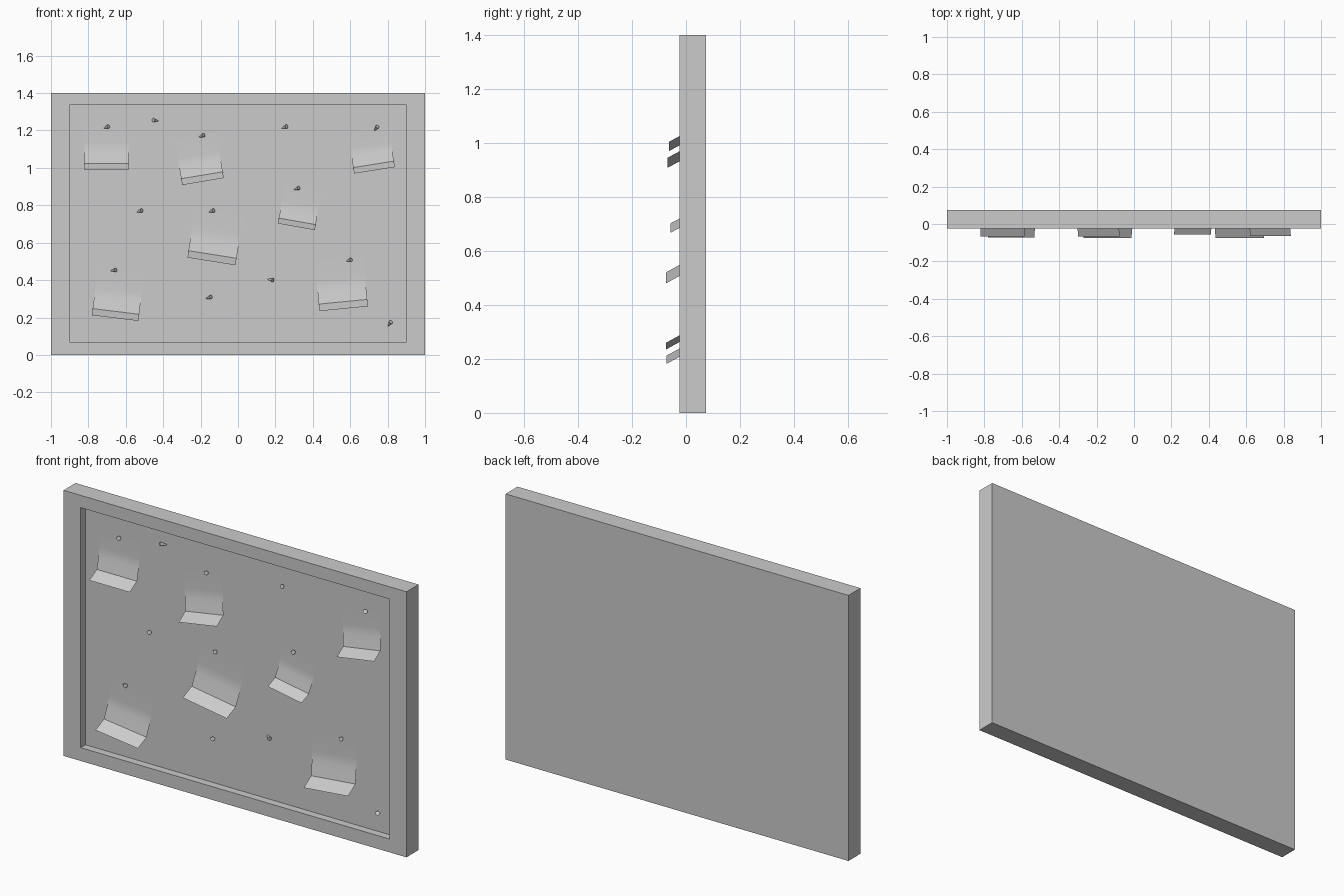
import bpy, bmesh, math
from mathutils import Matrix, Vector

cube = bpy.data.objects.get("Cube")
if cube:
    bpy.data.objects.remove(cube)

grey = bpy.data.materials.new("plain_grey")
grey.use_nodes = True
tone = (0.6, 0.6, 0.6, 1)
grey.diffuse_color = tone
grey.node_tree.nodes["Principled BSDF"].inputs["Base Color"].default_value = tone

PANEL_Y = 0.015


def finish(name, bm, smooth=False):
    mesh = bpy.data.meshes.new(name)
    bm.to_mesh(mesh)
    bm.free()
    obj = bpy.data.objects.new(name, mesh)
    bpy.context.collection.objects.link(obj)
    mesh.materials.append(grey)
    if smooth:
        bpy.ops.object.select_all(action='DESELECT')
        obj.select_set(True)
        bpy.context.view_layer.objects.active = obj
        bpy.ops.object.shade_smooth_by_angle(angle=math.radians(30))


# Board: a slab whose front is inset for the frame, then inset again and pushed back
def make_board():
    bm = bmesh.new()
    bmesh.ops.create_cube(bm, size=1, matrix=Matrix.Translation((0, 0.025, 0.7))
                          @ Matrix.Diagonal((2, 0.1, 1.4, 1)))
    bm.normal_update()
    front = min(bm.faces, key=lambda f: f.calc_center_median().y)
    bmesh.ops.inset_individual(bm, faces=[front], thickness=0.1)
    for v in front.verts:
        v.co.x = math.copysign(0.9, v.co.x)
        v.co.z = 1.335 if v.co.z > 0.7 else 0.07
    bmesh.ops.inset_individual(bm, faces=[front], thickness=0)
    for v in front.verts:
        v.co.y = PANEL_Y
    bmesh.ops.recalc_face_normals(bm, faces=bm.faces)
    finish("framed_board", bm)


# Note: a thin sheet lying on the panel, curling out to a folded lip
# Profile pairs are height above the lower edge and distance from the panel
PROFILE = [(0, 0.083), (0.034, 0.021), (0.07, 0.013), (0.1, 0.006), (0.125, 0.002),
           (0.145, 0.001), (0.25, 0.001)]


def make_note(name, x, z, width, turn, scale):
    bm = bmesh.new()
    rows = [[bm.verts.new((s * width / 2, -out * min(scale, 1.08), h * scale)) for s in (-1, 1)]
            for h, out in PROFILE]
    for low, high in zip(rows, rows[1:]):
        bm.faces.new((low[0], low[1], high[1], high[0]))
    place = Matrix.Translation((x, PANEL_Y, z)) @ Matrix.Rotation(math.radians(-turn), 4, 'Y')
    bmesh.ops.transform(bm, matrix=place, verts=bm.verts)
    finish(name, bm, smooth=True)


# Pin: a tiny cone with its point in the panel, leaning sideways
def make_pin(name, x, z, turn):
    bm = bmesh.new()
    bmesh.ops.create_cone(bm, cap_ends=True, segments=10, radius1=0.002, radius2=0.011, depth=0.034)
    angle = math.radians(turn)
    axis = Vector((math.cos(angle), -0.8, math.sin(angle)))
    place = Matrix.Translation((x, PANEL_Y - 0.009, z)) @ axis.to_track_quat('Z', 'Y').to_matrix().to_4x4()
    bmesh.ops.transform(bm, matrix=place, verts=bm.verts)
    finish(name, bm, smooth=True)


make_board()

notes = [(-0.702, 0.99, 0.235, 0, 1), (-0.187, 0.927, 0.225, 9.5, 1),
         (0.73, 0.987, 0.22, 9, 0.95), (0.312, 0.685, 0.2, -10, 0.87),
         (-0.142, 0.5, 0.26, -9, 1.1), (-0.657, 0.197, 0.25, -7, 1.05),
         (0.565, 0.247, 0.26, 5.5, 1.1)]
for i, note in enumerate(notes):
    make_note(f"paper_note_{i + 1}", *note)

pins = [(-0.705, 1.217, 20), (-0.44, 1.253, 170), (-0.195, 1.17, 20), (0.247, 1.217, 20),
        (0.737, 1.21, 50), (0.313, 0.888, 20), (-0.143, 0.768, 20), (-0.527, 0.768, 20),
        (-0.667, 0.452, 10), (-0.157, 0.306, 20), (0.173, 0.402, -10), (0.592, 0.505, 20),
        (0.81, 0.165, 55)]
for i, pin in enumerate(pins):
    make_pin(f"push_pin_{i + 1}", *pin)
